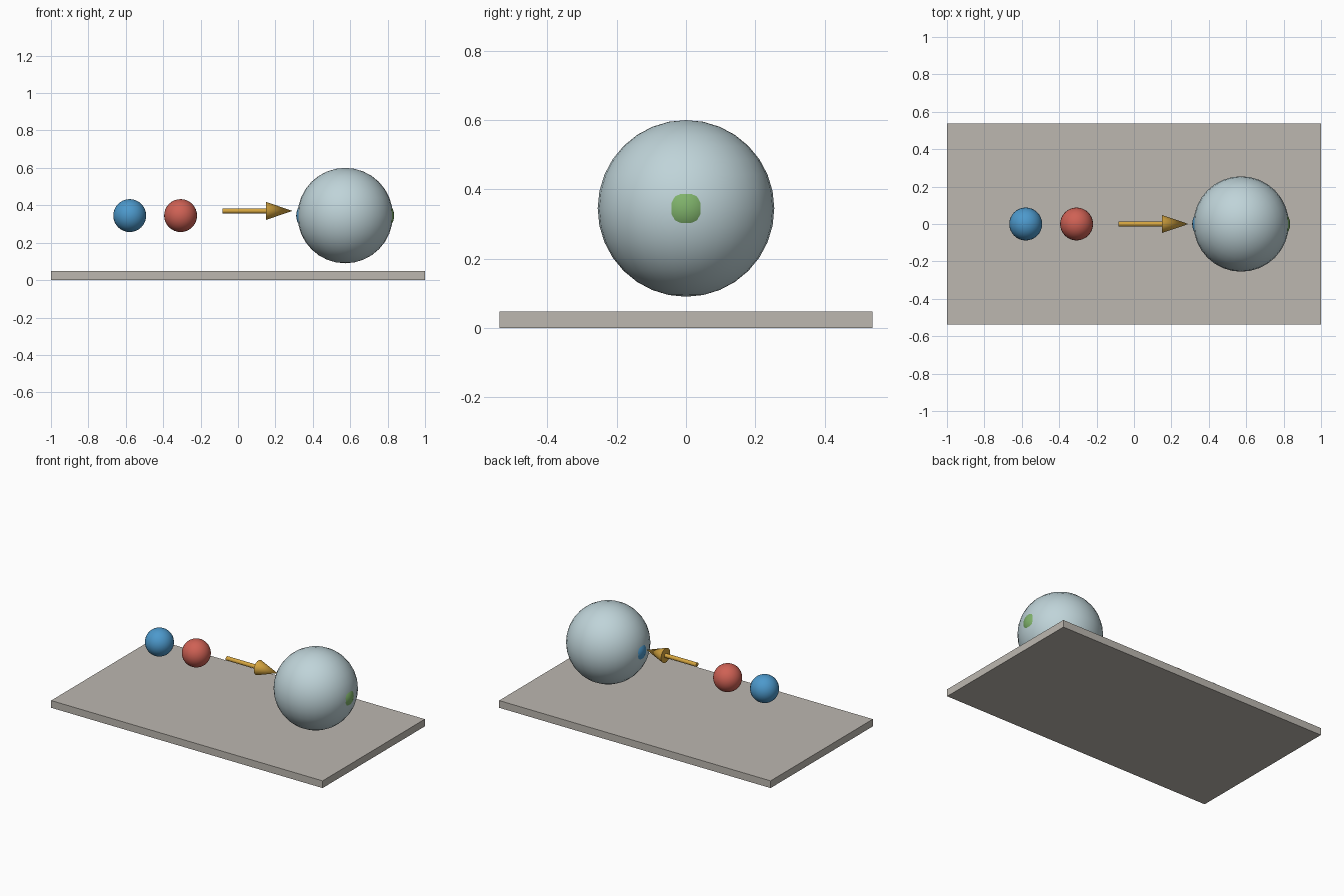
import bpy
import math

cube = bpy.data.objects.get("Cube")
if cube:
    bpy.data.objects.remove(cube, do_unlink=True)


def material(name, srgb):
    linear = [((c + 0.055) / 1.055) ** 2.4 for c in srgb]
    mat = bpy.data.materials.new(name)
    mat.use_nodes = True
    mat.diffuse_color = (*linear, 1)
    mat.node_tree.nodes["Principled BSDF"].inputs["Base Color"].default_value = (*linear, 1)
    return mat


stone = material("warm grey", (0.74, 0.72, 0.69))
pale = material("pale blue", (0.75, 0.83, 0.85))
blue = material("blue", (0.30, 0.60, 0.80))
red = material("red", (0.81, 0.38, 0.33))
green = material("green", (0.50, 0.70, 0.42))
gold = material("gold", (0.84, 0.65, 0.25))


def finish(name, mat, smooth=True):
    obj = bpy.context.object
    obj.name = name
    obj.data.materials.append(mat)
    if smooth:
        bpy.ops.object.shade_smooth_by_angle(angle=math.radians(40))
    return obj


def ball(name, x, radius, mat):
    bpy.ops.mesh.primitive_uv_sphere_add(segments=32, ring_count=16, radius=radius,
                                         location=(x, 0, AXIS_Z))
    return finish(name, mat)


def round_part(name, x0, x1, r0, r1, mat):
    # Cylinder or cone lying along x
    bpy.ops.mesh.primitive_cone_add(vertices=32, radius1=r0, radius2=r1, depth=x1 - x0,
                                    location=((x0 + x1) / 2, 0, ARROW_Z),
                                    rotation=(0, math.pi / 2, 0))
    return finish(name, mat)


AXIS_Z = 0.345
ARROW_Z = 0.37
SMALL = 0.088
BIG_X = 0.573
OFFSET = 0.174

# Base slab
bpy.ops.mesh.primitive_cube_add(size=1, location=(0, 0, 0.024))
bpy.context.object.scale = (2, 1.076, 0.048)
bpy.ops.object.transform_apply(location=False, rotation=False, scale=True)
finish("base_plate", stone, smooth=False)

# Two loose balls
ball("blue_ball", -0.579, SMALL, blue)
ball("red_ball", -0.307, SMALL, red)

# Arrow
round_part("arrow_shaft", -0.082, 0.151, 0.0135, 0.0135, gold)
round_part("arrow_head", 0.15, 0.291, 0.048, 0, gold)

# Large shell with two balls poking through its sides
ball("large_sphere", BIG_X, 0.255, pale)
ball("inner_blue_ball", BIG_X - OFFSET, SMALL, blue)
ball("inner_green_ball", BIG_X + OFFSET, SMALL, green)
